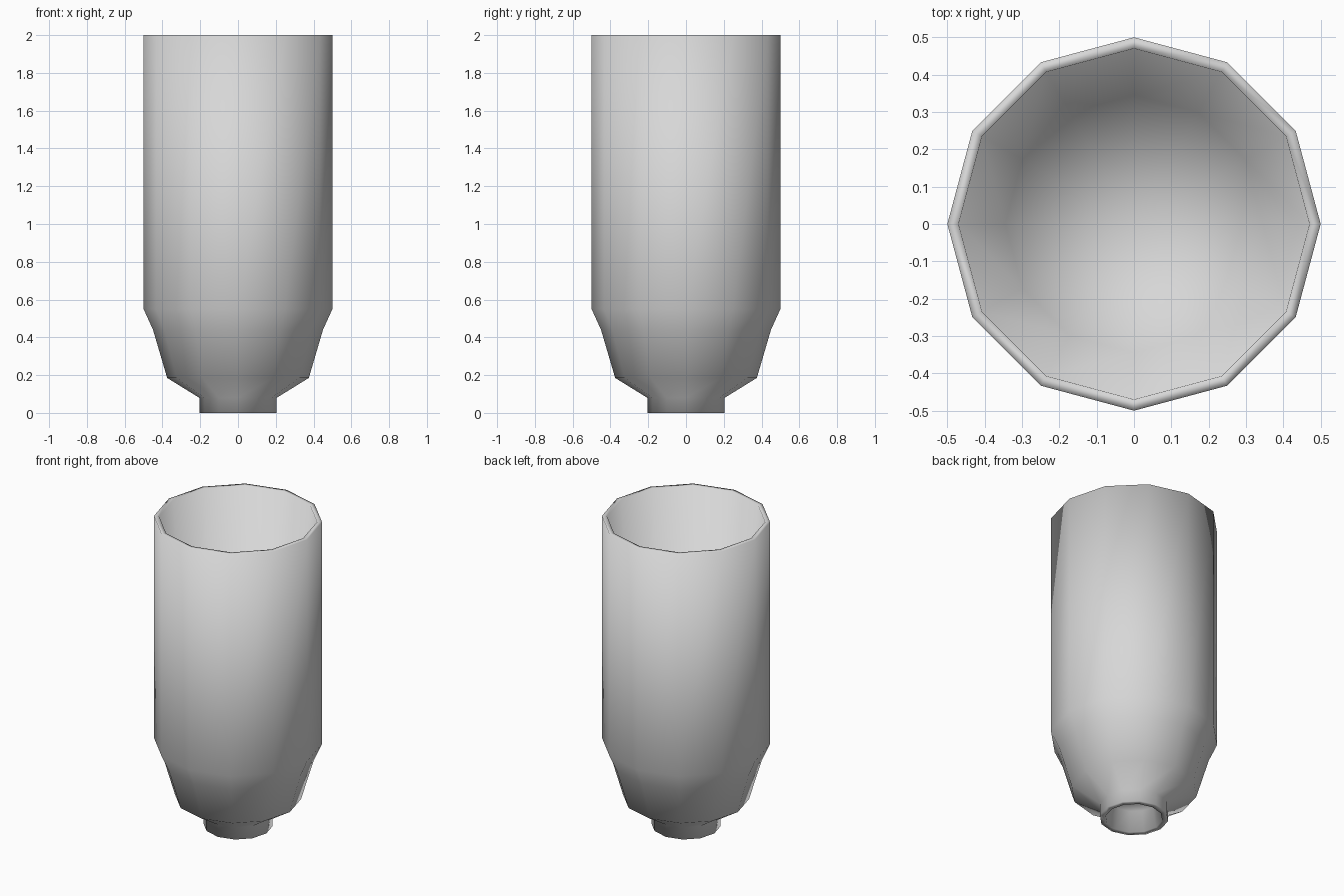
import bpy, bmesh
from math import cos, sin, tau

SIDES = 12

cube = bpy.data.objects.get("Cube")
if cube:
    bpy.data.objects.remove(cube, do_unlink=True)

grey = bpy.data.materials.new("light_grey")
grey.use_nodes = True
colour = (0.68, 0.68, 0.68, 1)
grey.diffuse_color = colour
grey.node_tree.nodes["Principled BSDF"].inputs["Base Color"].default_value = colour


def lathe(name, profile):
    """Spin a (radius, height) profile; a zero radius closes to a point."""
    bm = bmesh.new()
    rings = []
    for r, z in profile:
        count = SIDES if r else 1
        rings.append([bm.verts.new((r * cos(tau * i / SIDES), r * sin(tau * i / SIDES), z))
                      for i in range(count)])
    for a, b in zip(rings, rings[1:]):
        for i in range(SIDES):
            j = (i + 1) % SIDES
            corners = [a[i % len(a)], a[j % len(a)], b[j % len(b)], b[i % len(b)]]
            bm.faces.new(list(dict.fromkeys(corners)))
    bmesh.ops.recalc_face_normals(bm, faces=bm.faces)
    for f in bm.faces:
        f.smooth = True
    mesh = bpy.data.meshes.new(name)
    bm.to_mesh(mesh)
    bm.free()
    mesh.materials.append(grey)
    obj = bpy.data.objects.new(name, mesh)
    bpy.context.collection.objects.link(obj)
    return obj


# Closed wall: recessed neck, tapered shoulder, straight sides, thin rim, tapered bore
neck = [(0, 0.13), (0.145, 0.13), (0.17, 0), (0.205, 0), (0.205, 0.08)]
outside = [(0.375, 0.185), (0.45, 0.44), (0.5, 0.55), (0.5, 2)]
inside = [(0.47, 2), (0.345, 0.21), (0, 0.21)]
lathe("hollow_cup", neck + outside + inside)
